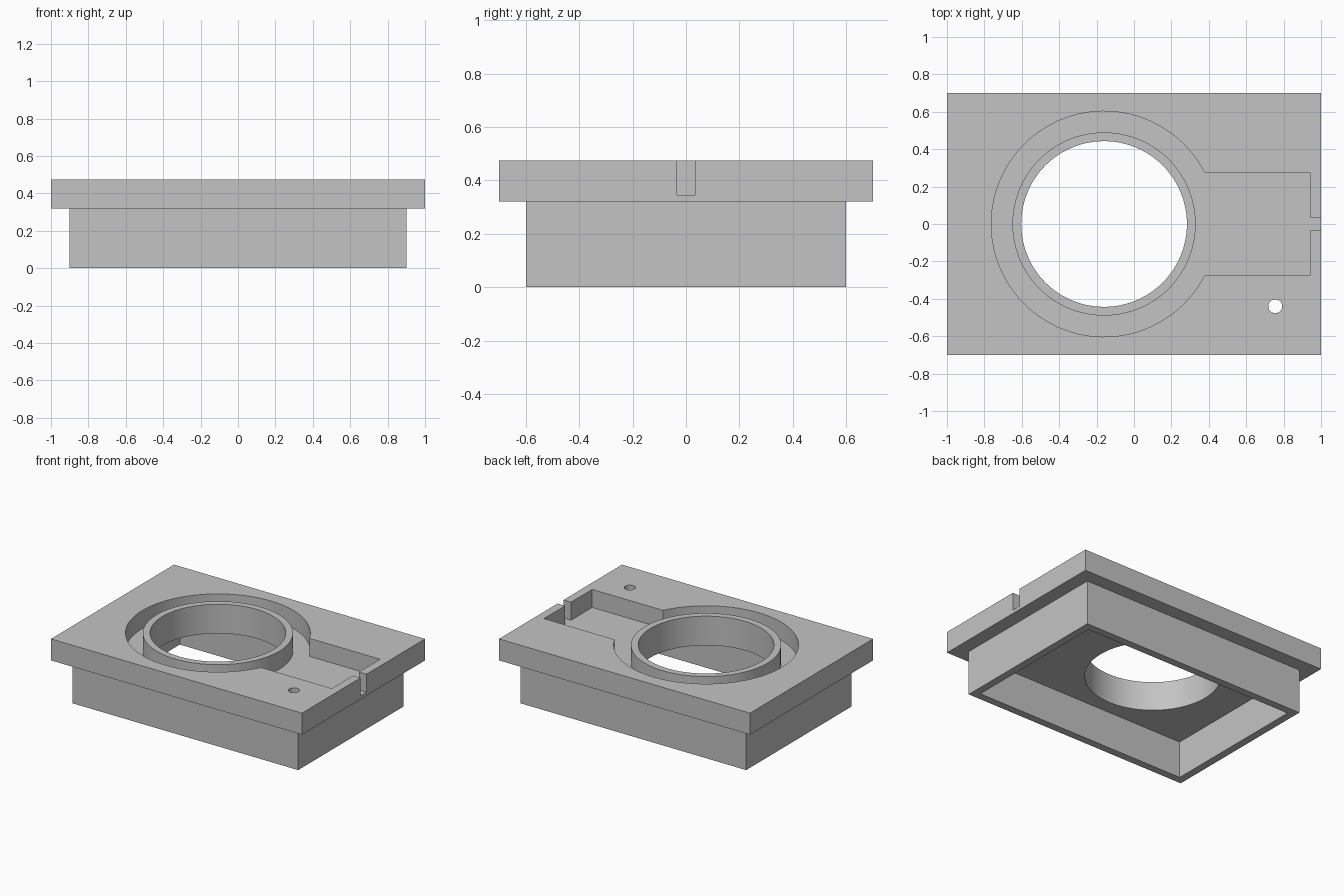
import bpy
import bmesh
from math import asin, cos, pi, radians, sin

if "Cube" in bpy.data.objects:
    bpy.data.objects.remove(bpy.data.objects["Cube"], do_unlink=True)

# Main levels and sizes
TOP, LIP, FLOOR, CEILING = 0.475, 0.32, 0.345, 0.265
BORE_X, BORE_R, RING_R, POCKET_R = -0.16, 0.443, 0.49, 0.603
WALL = 0.055

grey = bpy.data.materials.new("plain grey")
grey.use_nodes = True
colour = (0.55, 0.55, 0.55, 1)
grey.diffuse_color = colour
grey.node_tree.nodes["Principled BSDF"].inputs["Base Color"].default_value = colour


def prism(name, outline, z0, z1):
    """Extrude a flat outline from z0 up to z1."""
    bm = bmesh.new()
    face = bm.faces.new([bm.verts.new((x, y, z0)) for x, y in outline])
    up = bmesh.ops.extrude_face_region(bm, geom=[face])["geom"]
    bmesh.ops.translate(bm, vec=(0, 0, z1 - z0),
                        verts=[v for v in up if isinstance(v, bmesh.types.BMVert)])
    bmesh.ops.recalc_face_normals(bm, faces=bm.faces)
    mesh = bpy.data.meshes.new(name)
    bm.to_mesh(mesh)
    bm.free()
    mesh.materials.append(grey)
    obj = bpy.data.objects.new(name, mesh)
    bpy.context.collection.objects.link(obj)
    return obj


def rect(hx, hy):
    return [(-hx, -hy), (hx, -hy), (hx, hy), (-hx, hy)]


def arc(cx, cy, r, start, end, steps):
    return [(cx + r * cos(start + (end - start) * i / steps),
             cy + r * sin(start + (end - start) * i / steps)) for i in range(steps + 1)]


def circle(cx, cy, r, steps):
    return arc(cx, cy, r, 0, 2 * pi, steps)[:-1]


def combine(target, tool, operation):
    """Apply a boolean and remove the tool object."""
    tool.hide_render = True
    mod = target.modifiers.new(tool.name, "BOOLEAN")
    mod.operation, mod.solver, mod.object = operation, "EXACT", tool
    bpy.context.view_layer.objects.active = target
    bpy.ops.object.modifier_apply(modifier=mod.name)
    bpy.data.objects.remove(tool, do_unlink=True)


# Overhanging top plate with the narrower skirt below
body = prism("housing_body", rect(1, 0.7), LIP, TOP)
combine(body, prism("skirt", rect(0.9, 0.6), 0, LIP + 0.01), "UNION")
combine(body, prism("underside_cavity", rect(0.9 - WALL, 0.6 - WALL), -0.1, CEILING),
        "DIFFERENCE")

# Keyhole pocket: round recess, side bay and narrow slot through the edge
bay_y, bay_x, slot_y = 0.275, 0.94, 0.034
mouth = asin(bay_y / POCKET_R)
half = [(bay_x, bay_y), (bay_x, slot_y), (1.1, slot_y)]
pocket = arc(BORE_X, 0, POCKET_R, mouth, 2 * pi - mouth, 96)
pocket += [(x, -y) for x, y in half] + half[::-1]
combine(body, prism("pocket", pocket, FLOOR, TOP + 0.1), "DIFFERENCE")

# Raised ring around the large bore
combine(body, prism("ring", circle(BORE_X, 0, RING_R, 96), FLOOR - 0.03, TOP), "UNION")
combine(body, prism("bore", circle(BORE_X, 0, BORE_R, 96), -0.1, TOP + 0.1), "DIFFERENCE")

# Small screw hole in the front corner
combine(body, prism("screw_hole", circle(0.755, -0.44, 0.037, 32), -0.1, TOP + 0.1),
        "DIFFERENCE")

# Smooth round walls, crisp edges
bpy.ops.object.select_all(action="DESELECT")
body.select_set(True)
bpy.context.view_layer.objects.active = body
bpy.ops.object.shade_smooth_by_angle(angle=radians(30))
